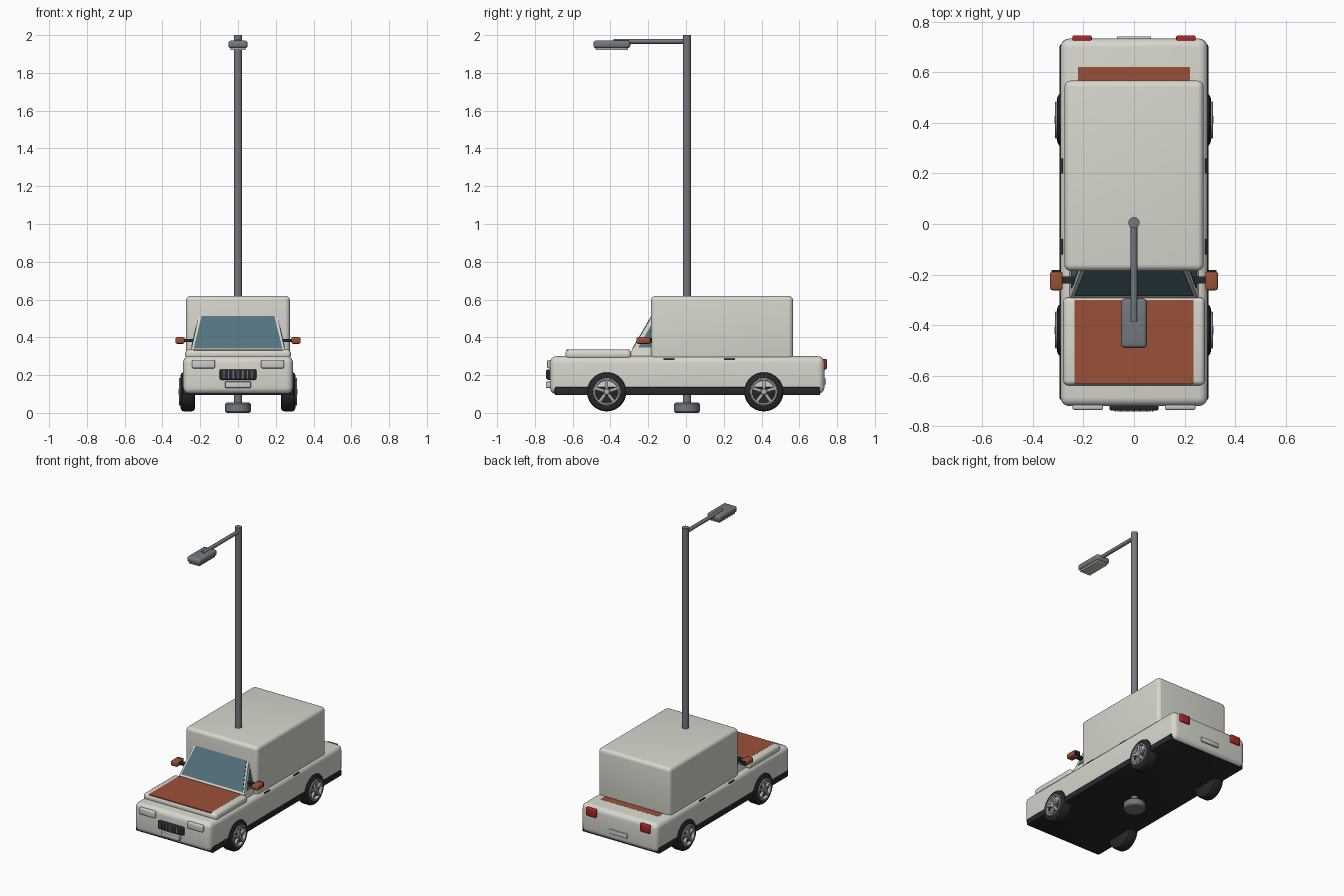
import bpy, bmesh, math
from mathutils import Matrix, Vector

cube = bpy.data.objects.get("Cube")
if cube:
    bpy.data.objects.remove(cube)


def material(name, *rgb):
    m = bpy.data.materials.new(name)
    m.use_nodes = True
    m.diffuse_color = (*rgb, 1)
    node = next(n for n in m.node_tree.nodes if n.type == 'BSDF_PRINCIPLED')
    node.inputs["Base Color"].default_value = (*rgb, 1)
    node.inputs["Roughness"].default_value = 0.6
    return m


PAINT = material("off_white_paint", 0.68, 0.68, 0.62)
RUST = material("rust_orange", 0.33, 0.08, 0.04)
STEEL = material("pole_grey", 0.17, 0.19, 0.21)
RIM = material("rim_grey", 0.42, 0.43, 0.44)
BLACK = material("black_rubber", 0.02, 0.021, 0.023)
GLASS = material("tinted_glass", 0.09, 0.17, 0.21)
RED = material("tail_red", 0.4, 0.02, 0.02)
LAMP = material("lamp_lens", 0.62, 0.6, 0.48)
CLEAR = material("headlight_lens", 0.75, 0.76, 0.74)


def finish(name, bm, mat):
    bmesh.ops.recalc_face_normals(bm, faces=bm.faces)
    mesh = bpy.data.meshes.new(name)
    bm.to_mesh(mesh)
    bm.free()
    mesh.materials.append(mat)
    ob = bpy.data.objects.new(name, mesh)
    bpy.context.collection.objects.link(ob)
    bpy.ops.object.select_all(action='DESELECT')
    ob.select_set(True)
    bpy.context.view_layer.objects.active = ob
    bpy.ops.object.shade_smooth_by_angle(angle=math.radians(35))
    return ob


def box(name, mat, x, y, z, bevel=0, segments=4):
    """Box spanning three (low, high) ranges, with optional rounded edges."""
    bm = bmesh.new()
    bmesh.ops.create_cube(bm, size=1)
    for v in bm.verts:
        v.co = [r[0] + (c + 0.5) * (r[1] - r[0]) for c, r in zip(v.co, (x, y, z))]
    if bevel:
        bmesh.ops.bevel(bm, geom=bm.edges[:], offset=bevel, segments=segments,
                        profile=0.5, affect='EDGES')
    return finish(name, bm, mat)


def lathe(name, mat, profile, centre, axis, steps=32):
    """Revolve (radius, height) points about an axis through centre."""
    bm = bmesh.new()
    vs = [bm.verts.new((r, 0, h)) for r, h in profile]
    es = [bm.edges.new(p) for p in zip(vs, vs[1:])]
    bmesh.ops.spin(bm, geom=vs + es, cent=(0, 0, 0), axis=(0, 0, 1),
                   angle=math.tau, steps=steps)
    bmesh.ops.remove_doubles(bm, verts=bm.verts, dist=1e-5)
    turn = Vector((0, 0, 1)).rotation_difference(Vector(axis)).to_matrix().to_4x4()
    bm.transform(Matrix.Translation(centre) @ turn)
    return finish(name, bm, mat)


def hull(name, mat, points):
    bm = bmesh.new()
    for p in points:
        bm.verts.new(p)
    bmesh.ops.convex_hull(bm, input=bm.verts)
    bmesh.ops.dissolve_limit(bm, angle_limit=0.01, verts=bm.verts, edges=bm.edges)
    return finish(name, bm, mat)


def pane(name, mat, points, thickness=0.003):
    pts = [Vector(p) for p in points]
    n = (pts[1] - pts[0]).cross(pts[2] - pts[0]).normalized() * thickness
    return hull(name, mat, [p + n * s for p in pts for s in (-1, 1)])


def span(half):
    return (-half, half)


def sided(s, a, b):
    return tuple(sorted((s * a, s * b)))


# Bodywork
box("lower_body", PAINT, span(0.291), (-0.72, 0.733), (0.1, 0.3), 0.035, 5)
box("underbody_sill", BLACK, span(0.294), (-0.695, 0.71), (0.094, 0.137), 0.006, 2)
box("hood", PAINT, span(0.28), (-0.638, -0.29), (0.285, 0.335), 0.02)
box("hood_panel", RUST, span(0.236), (-0.632, -0.3), (0.3, 0.3355))
box("rear_deck_panel", RUST, span(0.222), (0.3, 0.62), (0.27, 0.3004))
box("cargo_box", PAINT, span(0.275), (-0.185, 0.567), (0.28, 0.62), 0.025, 5)


# Cabin, sloping inward and back toward the top
def side_x(z):
    return 0.255 - 0.217 * (z - 0.3)


def front_y(z):
    return -0.305 + 0.583 * (z - 0.3)


hull("cabin", PAINT, [(s * side_x(z), y, z) for s in (-1, 1) for z in (0.3, 0.53)
                      for y in (front_y(z), -0.1)])
pane("windshield", GLASS, [(-0.235, front_y(0.34), 0.34), (0.235, front_y(0.34), 0.34),
                           (0.192, front_y(0.515), 0.515), (-0.192, front_y(0.515), 0.515)])

# Parts on both sides
for s, side in ((1, "left"), (-1, "right")):
    pane(side + "_side_window", GLASS,
         [(s * side_x(z), y, z) for y, z in
          ((front_y(0.345) + 0.025, 0.345), (-0.15, 0.345),
           (-0.15, 0.5), (front_y(0.5) + 0.025, 0.5))])
    box(side + "_mirror", RUST, sided(s, 0.282, 0.332), (-0.262, -0.188),
        (0.366, 0.401), 0.009, 3)
    box(side + "_mirror_glass", BLACK, sided(s, 0.288, 0.326), (-0.19, -0.181), (0.37, 0.397))
    box(side + "_mirror_arm", BLACK, sided(s, 0.23, 0.286), (-0.235, -0.207), (0.374, 0.391))
    box(side + "_headlight", CLEAR, sided(s, 0.122, 0.243), (-0.735, -0.7),
        (0.236, 0.281), 0.007, 3)
    box(side + "_tail_light", RED, sided(s, 0.167, 0.243), (0.71, 0.746),
        (0.231, 0.286), 0.006, 3)
    for y in (-0.09, 0.23):
        box(side + "_door_handle", BLACK, sided(s, 0.26, 0.287), (y - 0.03, y + 0.03),
            (0.278, 0.289))

    # Wheels
    for y, end in ((-0.42, "front"), (0.412, "rear")):
        name = f"{end}_{side}_"
        hub = Vector((s * 0.228, y, 0.112))
        axis = (s, 0, 0)
        lathe(name + "tyre", BLACK,
              [(0, 0), (0.09, 0), (0.1, 0.006), (0.104, 0.016), (0.104, 0.06),
               (0.1, 0.069), (0.09, 0.075), (0.074, 0.077), (0.07, 0.062), (0, 0.062)],
              hub, axis, 40)
        lathe(name + "rim", RIM,
              [(0.073, 0.06), (0.073, 0.082), (0.069, 0.085),
               (0.061, 0.084), (0.059, 0.06)], hub, axis, 40)
        lathe(name + "hub_cap", RIM, [(0.018, 0.06), (0.018, 0.083), (0.014, 0.086),
                                      (0, 0.086)], hub, axis, 20)
        for i in range(5):
            spoke = box(name + "spoke", RIM, sided(s, 0.06, 0.081), span(0.008), (0.012, 0.064))
            spoke.location = hub
            spoke.rotation_euler.x = math.tau * i / 5

# Grille and plates
box("grille", BLACK, span(0.097), (-0.738, -0.7), (0.175, 0.231), 0.008, 3)
for i in range(7):
    x = (i - 3) * 0.025
    box("grille_slat", STEEL, (x - 0.003, x + 0.003), (-0.742, -0.73), (0.182, 0.224))
box("front_plate", CLEAR, span(0.068), (-0.742, -0.71), (0.133, 0.165), 0.003, 2)
box("rear_plate", CLEAR, span(0.068), (0.72, 0.742), (0.15, 0.182), 0.003, 2)

# Street lamp through the roof
POST_Y = 0.005
lathe("lamp_base", STEEL, [(0, 0), (0.06, 0), (0.068, 0.008), (0.068, 0.047),
                           (0.06, 0.055), (0, 0.055)], (0, POST_Y, 0), (0, 0, 1))
lathe("lamp_post", STEEL, [(0, 0), (0.022, 0), (0.022, 2), (0, 2)],
      (0, POST_Y, 0), (0, 0, 1), 24)
lathe("lamp_arm", STEEL, [(0, 0), (0.013, 0), (0.013, 0.39), (0, 0.39)],
      (0, POST_Y, 1.967), (0, -1, 0), 16)
box("lamp_head", STEEL, span(0.051), (-0.49, -0.295), (1.93, 1.971), 0.015)
box("lamp_lens", LAMP, span(0.04), (-0.478, -0.307), (1.92, 1.935), 0.003, 2)
